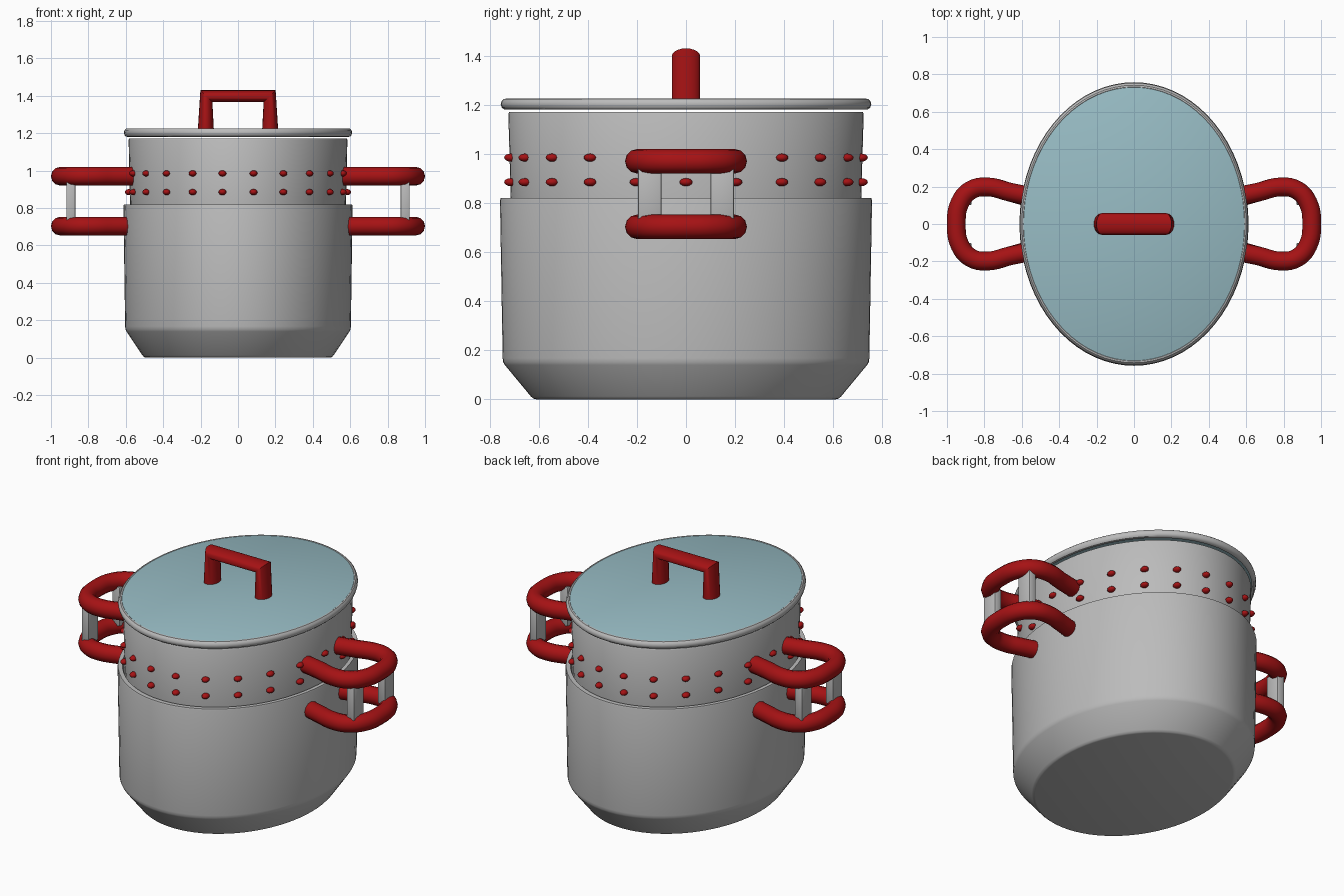
import bpy, bmesh, math
from mathutils import Vector

OVAL = 0.808  # x radius as a share of the y radius

cube = bpy.data.objects.get("Cube")
if cube:
    bpy.data.objects.remove(cube, do_unlink=True)


def material(name, color):
    m = bpy.data.materials.new(name)
    m.use_nodes = True
    m.diffuse_color = (*color, 1)
    m.node_tree.nodes["Principled BSDF"].inputs["Base Color"].default_value = (*color, 1)
    return m


steel = material("steel grey", (0.5, 0.5, 0.5))
red = material("handle red", (0.38, 0.006, 0.007))
glass = material("pale teal glass", (0.31, 0.5, 0.55))


def finish(name, bm, mat, angle=35):
    bmesh.ops.recalc_face_normals(bm, faces=bm.faces)
    mesh = bpy.data.meshes.new(name)
    bm.to_mesh(mesh)
    bm.free()
    mesh.materials.append(mat)
    obj = bpy.data.objects.new(name, mesh)
    bpy.context.collection.objects.link(obj)
    bpy.ops.object.select_all(action="DESELECT")
    obj.select_set(True)
    bpy.context.view_layer.objects.active = obj
    bpy.ops.object.shade_smooth_by_angle(angle=math.radians(angle))
    return obj


def loft(name, rings, mat, closed=False):
    """Skin a list of point rings; cap the ends unless the loop is closed."""
    bm = bmesh.new()
    loops = [[bm.verts.new(p) for p in ring] for ring in rings]
    pairs = list(zip(loops, loops[1:]))
    if closed:
        pairs.append((loops[-1], loops[0]))
    else:
        bm.faces.new(loops[0])
        bm.faces.new(loops[-1])
    for a, b in pairs:
        n = len(a)
        for i in range(n):
            j = (i + 1) % n
            bm.faces.new((a[i], a[j], b[j], b[i]))
    return finish(name, bm, mat)


def oval_turn(name, profile, mat, closed=False, n=72):
    """Turn (radius, height) points around z into an oval body."""
    turns = [math.tau * i / n for i in range(n)]
    rings = [[(r * OVAL * math.cos(t), r * math.sin(t), z) for t in turns]
             for r, z in profile]
    return loft(name, rings, mat, closed)


# Outer pot with chamfered foot and rolled rim, hollow inside
oval_turn("pot_body", [(0.61, 0), (0.622, 0.003), (0.632, 0.012), (0.738, 0.14),
                       (0.745, 0.152), (0.747, 0.168), (0.758, 0.812), (0.755, 0.82),
                       (0.728, 0.82), (0.722, 0.812), (0.715, 0.17), (0.61, 0.03)], steel)

# Steamer insert standing in the pot
oval_turn("steamer_insert", [(0.69, 0.5), (0.7, 0.51), (0.714, 0.82), (0.724, 1.163),
                             (0.72, 1.171), (0.703, 1.171), (0.699, 1.163),
                             (0.68, 0.53)], steel)

# Lid: rounded steel rim around a glass disc
oval_turn("lid_rim", [(0.728, 1.18), (0.742, 1.182), (0.751, 1.19), (0.755, 1.203),
                      (0.751, 1.216), (0.742, 1.224), (0.733, 1.225),
                      (0.725, 1.22)], steel, closed=True)
oval_turn("lid_glass", [(0.728, 1.195), (0.735, 1.2), (0.735, 1.222),
                        (0.728, 1.225)], glass)

# Arched lid grip: oval section mitred at both corners
half = [((-0.172, 1.215), (-0.043, 0)), ((-0.169, 1.398), (-0.032, 0.032))]
sections = half + [((-c[0], c[1]), (-u[0], u[1])) for c, u in reversed(half)]
steps = [math.tau * i / 20 for i in range(20)]
loft("lid_grip", [[(c[0] + u[0] * math.cos(t), 0.058 * math.sin(t), c[1] + u[1] * math.cos(t))
                   for t in steps] for c, u in sections], red)

# Two rows of studs around the insert
bm = bmesh.new()
COUNT = 22
for z in (0.885, 0.985):
    for i in range(COUNT):
        t = math.tau * i / COUNT
        made = bmesh.ops.create_uvsphere(bm, u_segments=12, v_segments=8, radius=0.026)["verts"]
        bmesh.ops.scale(bm, verts=made, vec=(OVAL, 1, 0.62))
        bmesh.ops.translate(bm, verts=made,
                            vec=(0.722 * OVAL * math.cos(t), 0.722 * math.sin(t), z))
finish("insert_studs", bm, red, 60)


def handle(name, side, z, start):
    """Loop handle swept along a smooth horizontal path."""
    arm = [(start, 0.15), (0.67, 0.172), (0.78, 0.198), (0.87, 0.182), (0.93, 0.115)]
    path = arm + [(0.95, 0)] + [(x, -y) for x, y in reversed(arm)]
    curve = bpy.data.curves.new(name, "CURVE")
    curve.dimensions = "3D"
    curve.bevel_depth = 0.05
    curve.bevel_resolution = 4
    curve.use_fill_caps = True
    spline = curve.splines.new("BEZIER")
    spline.resolution_u = 5
    spline.bezier_points.add(len(path) - 1)
    for point, (x, y) in zip(spline.bezier_points, path):
        point.co = Vector((side * x, y, z))
        point.handle_left_type = point.handle_right_type = "AUTO"
    curve.materials.append(red)
    obj = bpy.data.objects.new(name, curve)
    bpy.context.collection.objects.link(obj)
    bpy.ops.object.select_all(action="DESELECT")
    obj.select_set(True)
    bpy.context.view_layer.objects.active = obj
    bpy.ops.object.convert(target="MESH")
    bpy.ops.object.shade_smooth_by_angle(angle=math.radians(40))


# Paired handles and the upright plates between them
for side, label in ((1, "left"), (-1, "right")):
    handle(label + "_pot_handle", side, 0.703, 0.592)
    handle(label + "_insert_handle", side, 0.97, 0.565)
    for end, place in ((-1, "front"), (1, "back")):
        bm = bmesh.new()
        bmesh.ops.create_cube(bm, size=1)
        bmesh.ops.scale(bm, verts=bm.verts, vec=(0.05, 0.095, 0.24))
        bmesh.ops.translate(bm, verts=bm.verts, vec=(side * 0.893, end * 0.148, 0.837))
        bmesh.ops.bevel(bm, geom=bm.edges[:], offset=0.008, segments=2,
                        affect="EDGES", profile=0.5)
        finish(f"{label}_{place}_handle_strut", bm, steel)
